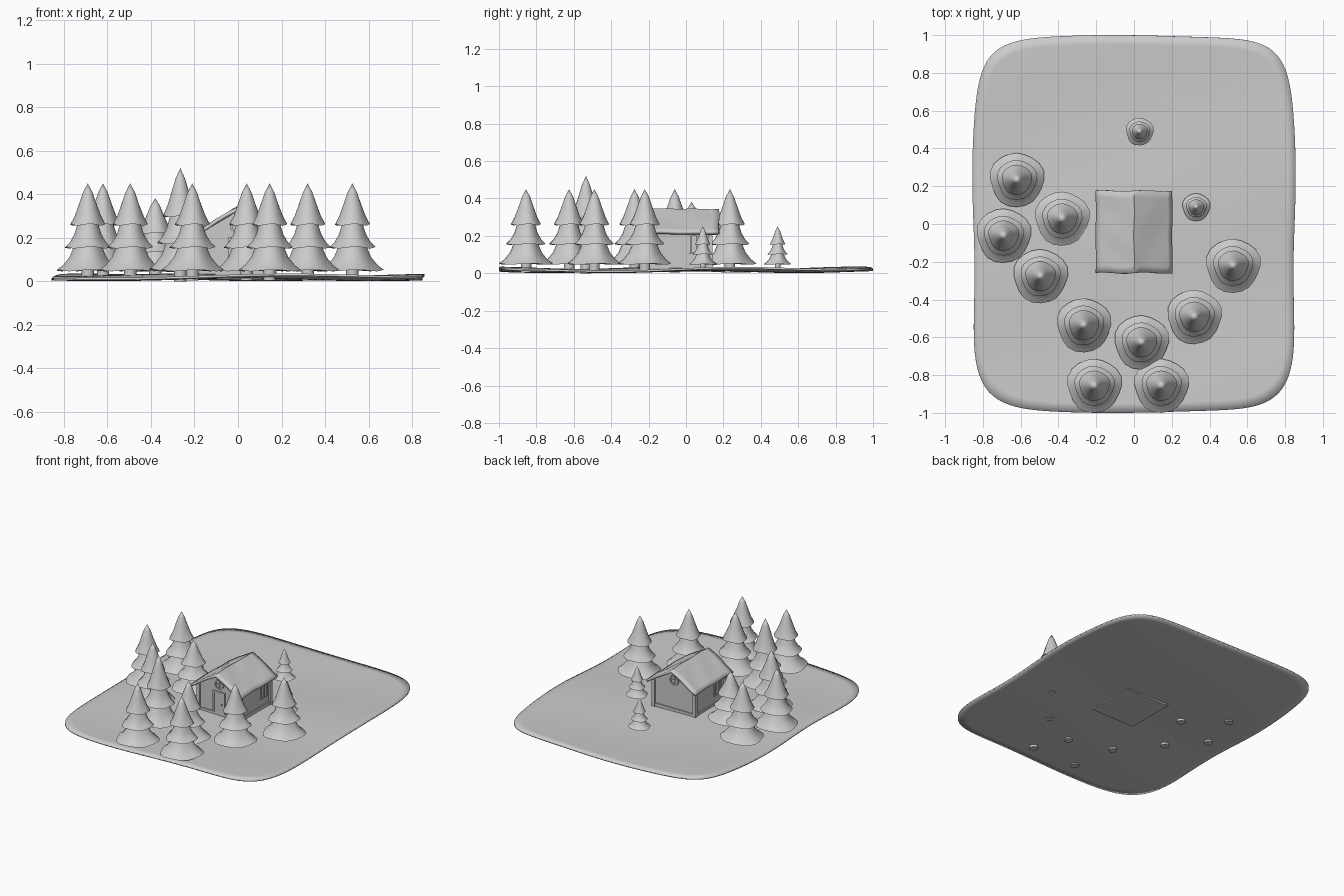
import bpy, bmesh
from math import sin, cos, pi

cube = bpy.data.objects.get("Cube")
if cube:
    bpy.data.objects.remove(cube)

# One plain grey for the whole scene
grey = bpy.data.materials.new("plain_grey")
grey.use_nodes = True
colour = (0.6, 0.6, 0.6, 1)
grey.diffuse_color = colour
grey.node_tree.nodes["Principled BSDF"].inputs["Base Color"].default_value = colour


def make(name, bm, smooth=None):
    bmesh.ops.recalc_face_normals(bm, faces=bm.faces)
    mesh = bpy.data.meshes.new(name)
    bm.to_mesh(mesh)
    bm.free()
    mesh.materials.append(grey)
    obj = bpy.data.objects.new(name, mesh)
    bpy.context.collection.objects.link(obj)
    if smooth:
        bpy.ops.object.select_all(action='DESELECT')
        obj.select_set(True)
        bpy.context.view_layer.objects.active = obj
        bpy.ops.object.shade_smooth_by_angle(angle=smooth)
    return obj


def box(name, x0, x1, y0, y1, z0, z1):
    bm = bmesh.new()
    bmesh.ops.create_cube(bm, size=1)
    for v in bm.verts:
        v.co = ((x0 + x1) / 2 + v.co.x * (x1 - x0),
                (y0 + y1) / 2 + v.co.y * (y1 - y0),
                (z0 + z1) / 2 + v.co.z * (z1 - z0))
    return make(name, bm)


def solidify(obj, thickness):
    mod = obj.modifiers.new("thickness", 'SOLIDIFY')
    mod.thickness = thickness
    mod.offset = -1


def ground_z(x, y):
    return 0.024 + 0.006 * sin(4.5 * x + 2.2 * y + 2.8) + 0.006 * cos(5.5 * y - 1.5 * x)


# Ground: rounded rectangle with gentle waves
bm = bmesh.new()
bmesh.ops.create_grid(bm, x_segments=40, y_segments=40, size=1)
power = 6.5
for v in bm.verts:
    u, w = v.co.x, v.co.y
    big = max(abs(u), abs(w))
    norm = (abs(u) ** power + abs(w) ** power) ** (1 / power)
    k = big / norm if norm > 0 else 1
    x, y = 0.85 * u * k, w * k
    v.co = (x + 0.006 * u * sin(6 * y), y * (1 - 0.006 * (1 + sin(5 * x - 1))), ground_z(x, y))
solidify(make("ground", bm, smooth=1.0), 0.011)


# Tree: three concave skirts with uneven rims, lathed round one axis
def ring(bm, radius, z, sides, wobble):
    verts = []
    for i in range(sides):
        a = 2 * pi * i / sides
        r = radius * (1 + 0.035 * wobble * cos(3 * a - 1.2) + 0.02 * wobble * sin(5 * a))
        verts.append(bm.verts.new((r * cos(a), r * sin(a), z + 0.004 * wobble * sin(4 * a + 1))))
    return verts


def build_tree(name):
    bm = bmesh.new()
    sides = 20
    # Radius and height of each ring, from trunk foot to tip
    profile = [(0.028, -0.02), (0.028, 0.035), (0.143, 0.027), (0.115, 0.048), (0.085, 0.085),
               (0.062, 0.14), (0.105, 0.132), (0.082, 0.155), (0.062, 0.19), (0.046, 0.245),
               (0.08, 0.237), (0.06, 0.275), (0.041, 0.33), (0.022, 0.385)]
    rings = [ring(bm, r, z, sides, 1 if r > 0.05 else 0) for r, z in profile]
    bm.faces.new(rings[0])
    for low, high in zip(rings, rings[1:]):
        for i in range(sides):
            j = (i + 1) % sides
            bm.faces.new((low[i], low[j], high[j], high[i]))
    tip = bm.verts.new((0, 0, 0.427))
    for i in range(sides):
        bm.faces.new((rings[-1][i], rings[-1][(i + 1) % sides], tip))
    return make(name, bm, smooth=1.0)


# x, y, width scale, height scale
trees = [(-0.62, 0.235, 1, 1), (-0.69, -0.06, 1, 1), (-0.38, 0.03, 1, 0.84),
         (-0.495, -0.275, 1, 1), (-0.265, -0.535, 1, 1.165), (0.04, -0.625, 1, 1),
         (0.32, -0.49, 1, 1), (0.525, -0.22, 1, 1), (-0.21, -0.855, 1, 1),
         (0.145, -0.855, 1, 1), (0.03, 0.49, 0.51, 0.51), (0.33, 0.09, 0.51, 0.51)]
first = build_tree("tree_1")
for n, (x, y, wide, tall) in enumerate(trees):
    obj = first
    if n:
        obj = bpy.data.objects.new("tree_%d" % (n + 1), first.data)
        bpy.context.collection.objects.link(obj)
    obj.location = (x, y, 0.023 if tall > 0.6 else 0.034)
    obj.scale = (wide, wide, tall)

# Cabin walls: gabled profile pushed along y
FRONT, BACK, HALF, EAVE, PEAK = -0.21, 0.13, 0.165, 0.225, 0.33
bm = bmesh.new()
outline = [(-HALF, 0.01), (HALF, 0.01), (HALF, EAVE), (0, PEAK), (-HALF, EAVE)]
face = bm.faces.new([bm.verts.new((x, FRONT, z)) for x, z in outline])
pushed = bmesh.ops.extrude_face_region(bm, geom=[face])["geom"]
bmesh.ops.translate(bm, vec=(0, BACK - FRONT, 0),
                    verts=[v for v in pushed if isinstance(v, bmesh.types.BMVert)])
bm.faces.new([v for v in bm.verts if v.co.y == FRONT][:5]) if not face.is_valid else None
make("cabin_walls", bm)
box("cabin_plinth", -HALF - 0.008, HALF + 0.008, FRONT - 0.008, BACK + 0.008, 0.008, 0.05)

# Roof: slightly uneven sheet folded along the ridge
bm = bmesh.new()
bmesh.ops.create_grid(bm, x_segments=16, y_segments=12, size=1)
for v in bm.verts:
    x, y = v.co.x * 0.203, v.co.y * 0.218 - 0.042
    bump = 0.003 * sin(30 * x + 9 * y) * cos(24 * y)
    v.co = (x + 0.002 * sin(25 * y), y + 0.003 * sin(28 * x), 0.345 - 0.6 * abs(x) + bump)
solidify(make("cabin_roof", bm, smooth=0.5), 0.018)

# Corner posts
for side in (-1, 1):
    for end, y in (("front", FRONT), ("back", BACK)):
        x = side * HALF
        box("%s_post_%s" % (end, "left" if side > 0 else "right"),
            x - 0.012, x + 0.012, y - 0.012, y + 0.012, 0.015, 0.22)


# Round gable windows with rim and crossbars
def round_window(name, y, out):
    bm = bmesh.new()
    loops = []
    for r, depth in ((0.036, 0), (0.036, 0.009), (0.027, 0.009), (0.027, 0.001)):
        loops.append([bm.verts.new((r * cos(2 * pi * i / 16), y + out * depth,
                                    0.255 + r * sin(2 * pi * i / 16))) for i in range(16)])
    for a, b in zip(loops, loops[1:]):
        for i in range(16):
            j = (i + 1) % 16
            bm.faces.new((a[i], a[j], b[j], b[i]))
    bm.faces.new(loops[-1])
    make(name, bm)
    ys = sorted((y, y + out * 0.006))
    box(name + "_upright", -0.003, 0.003, *ys, 0.228, 0.282)
    box(name + "_crossbar", -0.027, 0.027, *ys, 0.252, 0.258)


round_window("front_round_window", FRONT, -1)
round_window("back_round_window", BACK, 1)


# Framed windows on the long walls
def side_window(name, side, y):
    xs = sorted((side * HALF, side * (HALF + 0.009)))
    for part, y0, y1, z0, z1 in (("near_jamb", -0.038, -0.03, 0.11, 0.2),
                                 ("far_jamb", 0.03, 0.038, 0.11, 0.2),
                                 ("sill", -0.042, 0.042, 0.102, 0.11),
                                 ("lintel", -0.042, 0.042, 0.2, 0.208),
                                 ("bar", -0.003, 0.003, 0.11, 0.2)):
        box(name + "_" + part, *xs, y + y0, y + y1, z0, z1)


side_window("left_window", 1, 0.06)
side_window("right_window", -1, -0.12)

# Front door with frame and knob
box("front_door", -0.035, 0.035, FRONT - 0.008, FRONT, 0.05, 0.19)
for x in (-0.041, 0.041):
    box("door_jamb", x - 0.006, x + 0.006, FRONT - 0.014, FRONT, 0.05, 0.19)
box("door_lintel", -0.047, 0.047, FRONT - 0.014, FRONT, 0.19, 0.202)
box("door_knob", 0.02, 0.027, FRONT - 0.016, FRONT - 0.008, 0.11, 0.117)
